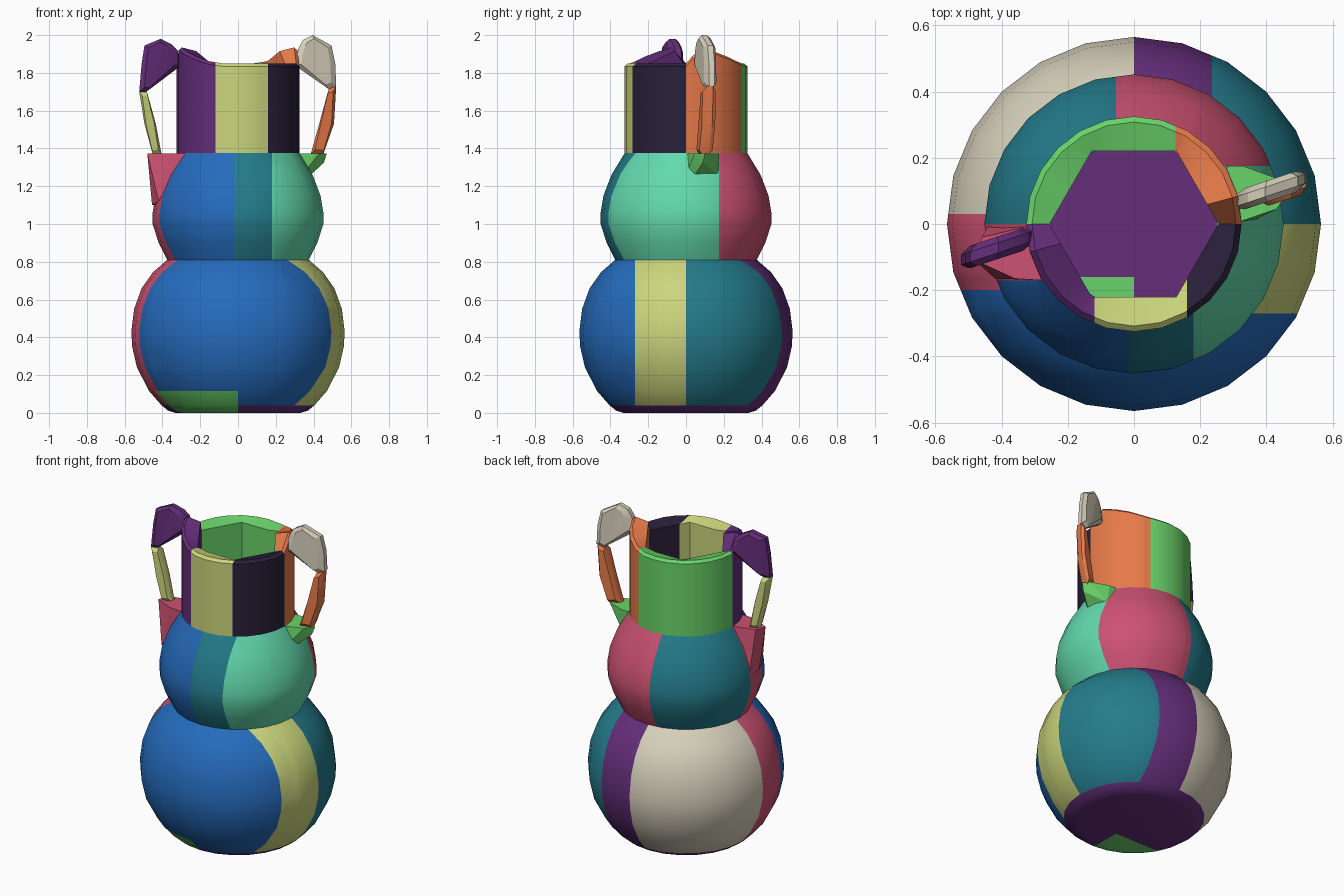
import bpy, bmesh, math
from mathutils import Vector

cube = bpy.data.objects.get("Cube")
if cube:
    bpy.data.objects.remove(cube, do_unlink=True)

# Palette (sRGB 0-255, converted to linear)
PALETTE = {
    "blue": (37, 107, 188), "teal": (36, 124, 140), "mint": (98, 217, 174),
    "yellow": (203, 214, 124), "green": (106, 212, 106), "rose": (205, 82, 115),
    "orange": (230, 122, 73), "purple": (100, 46, 122), "dark_violet": (42, 32, 58),
    "cream": (214, 207, 187),
}
NAMES = list(PALETTE)


def linear(c):
    c /= 255
    return c / 12.92 if c <= 0.04045 else ((c + 0.055) / 1.055) ** 2.4


MATS = {}
for name, rgb in PALETTE.items():
    m = bpy.data.materials.new(name)
    m.use_nodes = True
    col = (*[linear(c) for c in rgb], 1)
    m.diffuse_color = col
    m.node_tree.nodes["Principled BSDF"].inputs["Base Color"].default_value = col
    MATS[name] = m


def finish(bm, name, rule, angle=35):
    """Colour faces by rule(x, y, z) and make the object."""
    bmesh.ops.recalc_face_normals(bm, faces=bm.faces)
    used = []
    for f in bm.faces:
        colour = rule(*f.calc_center_median()) if callable(rule) else rule
        if colour not in used:
            used.append(colour)
        f.material_index = used.index(colour)
    me = bpy.data.meshes.new(name)
    bm.to_mesh(me)
    bm.free()
    for c in used:
        me.materials.append(MATS[c])
    ob = bpy.data.objects.new(name, me)
    bpy.context.collection.objects.link(ob)
    bpy.ops.object.select_all(action='DESELECT')
    ob.select_set(True)
    bpy.context.view_layer.objects.active = ob
    bpy.ops.object.shade_smooth_by_angle(angle=math.radians(angle))
    return ob


SEG = 24


def hexagon(r, a):
    return r * math.cos(math.pi / 6) / math.cos(a % (math.pi / 3) - math.pi / 6)


def revolve(profile, closed, shape=None):
    """Spin (r, z) points round z; r = 0 makes a pole. shape(i, r, z, angle) may alter r, z."""
    bm = bmesh.new()
    rings = []
    for i, (r, z) in enumerate(profile):
        if r == 0:
            rings.append([bm.verts.new((0, 0, z))] * SEG)
            continue
        ring = []
        for s in range(SEG):
            a = 2 * math.pi * s / SEG
            rr, zz = shape(i, r, z, a) if shape else (r, z)
            ring.append(bm.verts.new((rr * math.cos(a), rr * math.sin(a), zz)))
        rings.append(ring)
    pairs = list(zip(rings, rings[1:])) + ([(rings[-1], rings[0])] if closed else [])
    for lo, hi in pairs:
        for s in range(SEG):
            t = (s + 1) % SEG
            quad = list(dict.fromkeys((lo[s], lo[t], hi[t], hi[s])))
            bm.faces.new(quad)
    return bm


def cut(bm, xs=(), ys=(), zs=()):
    """Slice the mesh along axis planes so colour borders are straight."""
    for axis, values in enumerate((xs, ys, zs)):
        for v in values:
            no = Vector([float(axis == k) for k in range(3)])
            bmesh.ops.bisect_plane(bm, geom=bm.verts[:] + bm.edges[:] + bm.faces[:],
                                   plane_co=no * v, plane_no=no, dist=1e-4)


# Lower round body, hollow with a thick wall
def belly_rule(x, y, z):
    if x < 0 and y < -0.16 and z < 0.115:
        return "green"
    if z < 0.04 or (z < 0.12 and math.hypot(x, y) < 0.38):
        return "purple"
    if x < 0:
        return "blue" if y < -0.2 else "rose" if y < 0.03 else "cream"
    if y < 0:
        return "blue" if y < -0.27 else "yellow"
    return "purple" if x < 0.235 else "teal"


bm = revolve([(0, 0), (0.33, 0), (0.37, 0.012), (0.405, 0.04), (0.47, 0.115), (0.535, 0.24),
              (0.56, 0.35), (0.565, 0.43), (0.55, 0.55), (0.51, 0.66), (0.45, 0.745),
              (0.375, 0.81), (0.31, 0.81), (0.44, 0.66), (0.49, 0.43), (0.46, 0.24),
              (0.37, 0.06), (0, 0.06)], False)
cut(bm, (0, 0.235), (-0.27, -0.2, -0.16, 0, 0.03), (0.04, 0.115))
finish(bm, "lower_body", belly_rule)


# Middle bulb
def bulb_rule(x, y, z):
    if y > 0.175 and x > -0.055:
        return "rose"
    if x > 0.18:
        return "mint"
    if y > 0:
        return "teal"
    if x > -0.02:
        return "teal"
    return "blue" if y < -0.17 else "rose"


bm = revolve([(0.375, 0.81), (0.42, 0.9), (0.452, 1.0), (0.452, 1.06), (0.437, 1.15),
              (0.395, 1.26), (0.325, 1.375), (0.25, 1.375), (0.33, 1.25), (0.38, 1.05),
              (0.31, 0.81)], True)
cut(bm, (-0.055, -0.02, 0.18), (-0.17, 0, 0.175))
finish(bm, "middle_bulb", bulb_rule)


# Neck with a six-sided opening and a rim that rises to each handle
def neck_rule(x, y, z):
    if y > 0:
        return "orange" if x > 0.125 else "green"
    return "purple" if x < -0.12 else "yellow" if x < 0.16 else "dark_violet"


def neck_shape(i, r, z, a):
    if i in (0, 4):
        r = hexagon(r, a) if i == 4 else r
    if i == 5:
        r = hexagon(r, a)
    d = math.degrees(a) % 180
    if i in (2, 3, 4) and d < 67:
        z += 0.085 * min(d / 15, (67 - d) / 52)
    return r, z


bm = revolve([(0.325, 1.375), (0.325, 1.81), (0.325, 1.835), (0.308, 1.85),
              (0.255, 1.83), (0.255, 1.375)], True, neck_shape)
cut(bm, (-0.12, 0.125, 0.16), (0,))
finish(bm, "neck", neck_rule)


# Handles: flat bars with a chamfered outline, slanting sideways as they leave the neck
def bar(name, outline, side, y0, half, colour):
    bm = bmesh.new()
    cx = sum(p[0] for p in outline) / len(outline)
    cz = sum(p[1] for p in outline) / len(outline)
    rings = []
    for off, k in ((-half, 0.72), (-half * 0.45, 1), (half * 0.45, 1), (half, 0.72)):
        ring = []
        for x, z in outline:
            px, pz = cx + (x - cx) * k, cz + (z - cz) * (k + 1) / 2
            y = y0 + 0.33 * (px - 0.33) + off
            ring.append(bm.verts.new((side * px, side * y, pz)))
        rings.append(ring)
    n = len(outline)
    for lo, hi in zip(rings, rings[1:]):
        for s in range(n):
            bm.faces.new((lo[s], lo[(s + 1) % n], hi[(s + 1) % n], hi[s]))
    bm.faces.new(rings[0])
    bm.faces.new(rings[-1])
    bmesh.ops.triangulate(bm, faces=[f for f in bm.faces if len(f.verts) > 4])
    finish(bm, name, colour, 25)


bar("right_handle_top", [(0.30, 1.84), (0.32, 1.92), (0.35, 1.95), (0.41, 1.98), (0.495, 1.945),
                         (0.51, 1.85), (0.523, 1.70), (0.485, 1.70)], -1, 0.045, 0.034, "purple")
bar("right_handle_stem", [(0.523, 1.70), (0.482, 1.70), (0.435, 1.53), (0.405, 1.37),
                          (0.452, 1.37), (0.495, 1.53)], -1, 0.045, 0.03, "yellow")
bar("left_handle_top", [(0.30, 1.84), (0.32, 1.93), (0.345, 1.975), (0.395, 2.0), (0.495, 1.945),
                        (0.515, 1.85), (0.52, 1.73), (0.48, 1.715)], 1, 0.075, 0.032, "cream")
bar("left_handle_stem", [(0.52, 1.73), (0.48, 1.715), (0.43, 1.53), (0.385, 1.37),
                         (0.45, 1.365), (0.508, 1.53)], 1, 0.065, 0.035, "orange")


# Handle feet: faceted wedges growing out of the bulb
def wedge(name, points, colour):
    bm = bmesh.new()
    for p in points:
        bm.verts.new(p)
    res = bmesh.ops.convex_hull(bm, input=bm.verts)
    loose = [v for v in bm.verts if not v.link_faces]
    bmesh.ops.delete(bm, geom=loose, context='VERTS')
    finish(bm, name, colour, 20)


wedge("left_handle_foot", [(0.30, 0, 1.374), (0.28, 0.175, 1.374), (0.33, 0.175, 1.374),
                           (0.44, 0.135, 1.374), (0.47, 0.10, 1.374), (0.43, 0.045, 1.374),
                           (0.34, 0, 1.26), (0.34, 0.17, 1.26), (0.39, 0.05, 1.265),
                           (0.455, 0.09, 1.325)], "green")
wedge("right_handle_foot", [(-0.29, 0, 1.374), (-0.28, -0.17, 1.374), (-0.36, -0.165, 1.374),
                            (-0.48, -0.11, 1.374), (-0.46, -0.04, 1.374), (-0.455, -0.08, 1.10),
                            (-0.42, -0.165, 1.12), (-0.44, -0.005, 1.10)], "rose")
